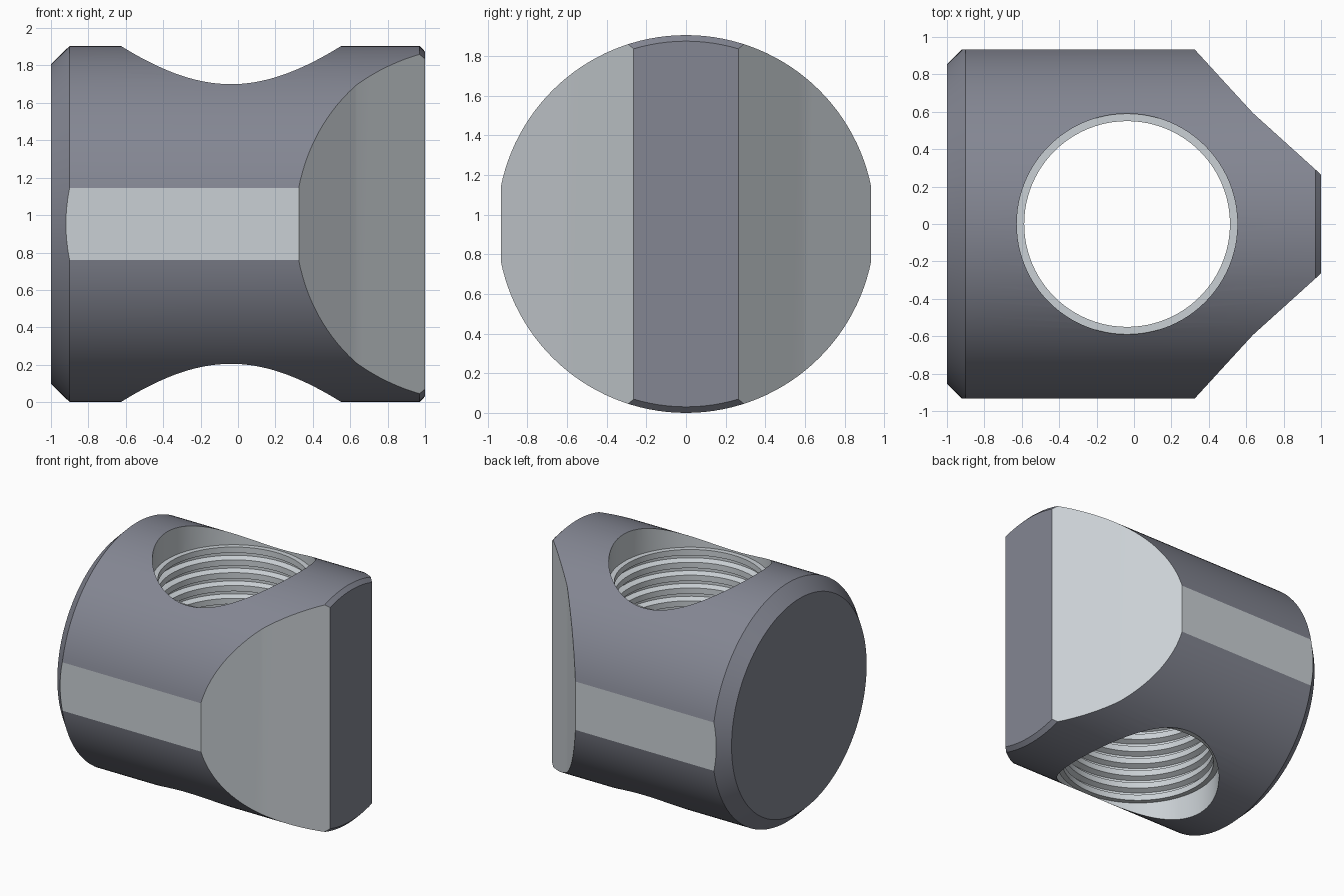
import bpy, bmesh, math
from math import sin, cos, pi

if "Cube" in bpy.data.objects:
    bpy.data.objects.remove(bpy.data.objects["Cube"])

R = 0.9525            # barrel radius, also its centre height
FLAT = 0.9325         # half width across the side flats
BORE_X = -0.037
CREST, ROOT = 0.55, 0.59


def new_object(name, bm):
    bmesh.ops.recalc_face_normals(bm, faces=bm.faces)
    mesh = bpy.data.meshes.new(name)
    bm.to_mesh(mesh)
    bm.free()
    obj = bpy.data.objects.new(name, mesh)
    bpy.context.collection.objects.link(obj)
    return obj


def skin(bm, rings):
    for a, b in zip(rings, rings[1:]):
        for i in range(len(a)):
            j = (i + 1) % len(a)
            bm.faces.new((a[i], a[j], b[j], b[i]))
    bm.faces.new(rings[0])
    bm.faces.new(rings[-1])


# Barrel lying along x with a chamfer at each end
def barrel(n=128):
    bm = bmesh.new()
    rings = []
    for x, r in [(-1, 0.853), (-0.9, R), (0.97, R), (1, 0.922)]:
        rings.append([bm.verts.new((x, r * cos(2 * pi * i / n), R + r * sin(2 * pi * i / n)))
                      for i in range(n)])
    skin(bm, rings)
    return new_object("barrel_nut", bm)


# Plan outline: side flats and slightly hollow tapered nose
def plan_prism():
    half = [(-1.2, FLAT), (0.325, FLAT), (0.635, 0.594), (1.1, 0.174)]
    outline = half + [(x, -y) for x, y in reversed(half)]
    bm = bmesh.new()
    skin(bm, [[bm.verts.new((x, y, z)) for x, y in outline] for z in (-0.3, 2.3)])
    return new_object("plan_cutter", bm)


# Threaded bore: ring grooves between plain counterbores
def thread_cutter(n=96, grooves=14, lo=0.205, hi=1.685):
    pitch = (hi - lo) / (grooves + 0.45)
    profile = [(-0.3, ROOT), (lo, ROOT)]
    for g in range(grooves):
        z = lo + pitch * g
        profile += [(z, CREST), (z + 0.45 * pitch, CREST),
                    (z + 0.62 * pitch, ROOT), (z + 0.83 * pitch, ROOT)]
    profile += [(hi - 0.45 * pitch, CREST), (hi, CREST), (hi, ROOT), (2.2, ROOT)]
    bm = bmesh.new()
    skin(bm, [[bm.verts.new((BORE_X + r * cos(2 * pi * i / n), r * sin(2 * pi * i / n), z))
               for i in range(n)] for z, r in profile])
    return new_object("thread_cutter", bm)


def cut(obj, tool, operation):
    tool.hide_render = True
    mod = obj.modifiers.new(operation, 'BOOLEAN')
    mod.operation, mod.solver, mod.object = operation, 'EXACT', tool
    bpy.ops.object.modifier_apply(modifier=mod.name)
    bpy.data.objects.remove(tool, do_unlink=True)


def material(name, color):
    mat = bpy.data.materials.new(name)
    mat.diffuse_color = (*color, 1)
    mat.use_nodes = True
    mat.node_tree.nodes["Principled BSDF"].inputs["Base Color"].default_value = mat.diffuse_color
    return mat


body = barrel()
bpy.context.view_layer.objects.active = body
body.select_set(True)
cut(body, plan_prism(), 'INTERSECT')
cut(body, thread_cutter(), 'DIFFERENCE')
bpy.ops.object.shade_smooth_by_angle(angle=math.radians(8))

# Dark outer skin, lighter machined faces (flats, nose tapers and bore)
mesh = body.data
mesh.materials.clear()
mesh.materials.append(material("dark_steel", (0.23, 0.24, 0.29)))
mesh.materials.append(material("machined_steel", (0.59, 0.63, 0.66)))
for face in mesh.polygons:
    side = abs(face.normal.z) < 1e-3 and abs(face.normal.y) > 0.5
    points = [mesh.vertices[i].co for i in face.vertices]
    bore = all(math.hypot(p.x - BORE_X, p.y) < ROOT + 0.002 for p in points)
    face.material_index = 1 if side or bore else 0
